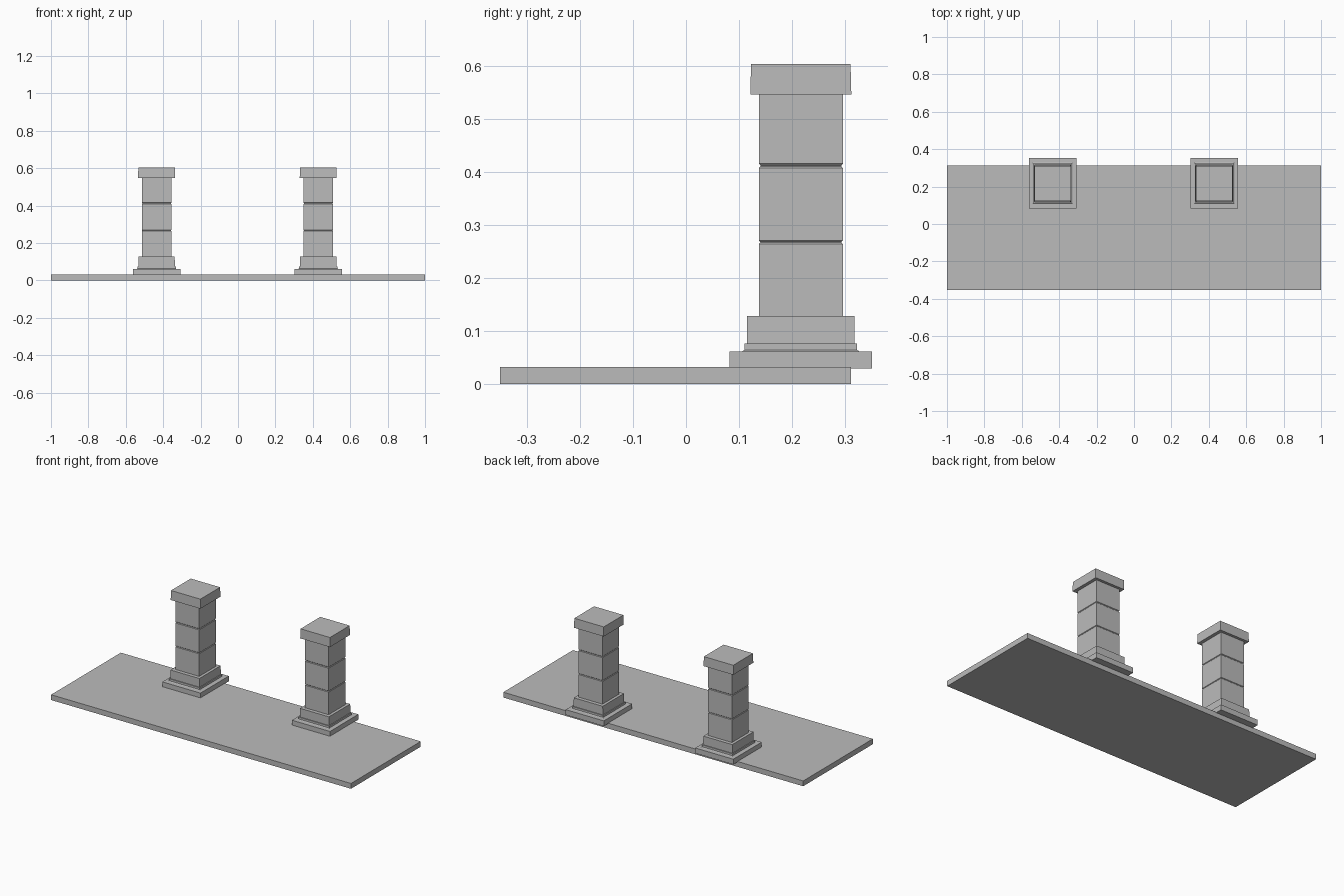
import bpy
import bmesh

cube = bpy.data.objects.get("Cube")
if cube:
    bpy.data.objects.remove(cube, do_unlink=True)

STONE = (0.5, 0.5, 0.5, 1.0)
stone = bpy.data.materials.new("grey stone")
stone.use_nodes = True
stone.diffuse_color = STONE
stone.node_tree.nodes["Principled BSDF"].inputs["Base Color"].default_value = STONE


def square_loft(name, centre, rings):
    """Capped solid through rectangular rings given as (z, width, depth)."""
    bm = bmesh.new()
    loops = []
    for z, w, d in rings:
        loops.append([bm.verts.new((sx * w / 2, sy * d / 2, z))
                      for sx, sy in ((-1, -1), (1, -1), (1, 1), (-1, 1))])
    for low, high in zip(loops, loops[1:]):
        for i in range(4):
            j = (i + 1) % 4
            bm.faces.new((low[i], low[j], high[j], high[i]))
    bm.faces.new(loops[0][::-1])
    bm.faces.new(loops[-1])
    mesh = bpy.data.meshes.new(name)
    bm.to_mesh(mesh)
    bm.free()
    mesh.materials.append(stone)
    obj = bpy.data.objects.new(name, mesh)
    obj.location = (centre[0], centre[1], 0)
    bpy.context.collection.objects.link(obj)
    return obj


def block(bottom, top, size, chamfer_low, chamfer_high):
    """Rings of a shaft stone, with small chamfers where it meets a joint."""
    c, inset = 0.003, size - 0.006
    rings = [(bottom, inset, inset), (bottom + c, size, size)] if chamfer_low else [(bottom, size, size)]
    rings += [(top - c, size, size), (top, inset, inset)] if chamfer_high else [(top, size, size)]
    return rings


# Paved slab
square_loft("ground_slab", (0, -0.02), [(0, 2, 0.664), (0.032, 2, 0.664)])

# Two matching pillars
for side, x in (("right", -0.435), ("left", 0.429)):
    at = (x, 0.217)
    square_loft(side + "_plinth", at, [(0.029, 0.254, 0.27), (0.061, 0.254, 0.27)])
    # Stepped base
    square_loft(side + "_base", at, [
        (0.061, 0.215, 0.222), (0.064, 0.205, 0.213), (0.076, 0.205, 0.213),
        (0.076, 0.195, 0.203), (0.128, 0.193, 0.203)])
    # Shaft of three stones with narrow joints
    square_loft(side + "_shaft", at, block(0.128, 0.267, 0.159, False, True)
                + block(0.268, 0.411, 0.159, True, True)
                + block(0.413, 0.549, 0.159, True, False))
    # Cap, slightly wider at its lower edge
    square_loft(side + "_cap", at, [(0.547, 0.198, 0.191), (0.604, 0.196, 0.188)])
